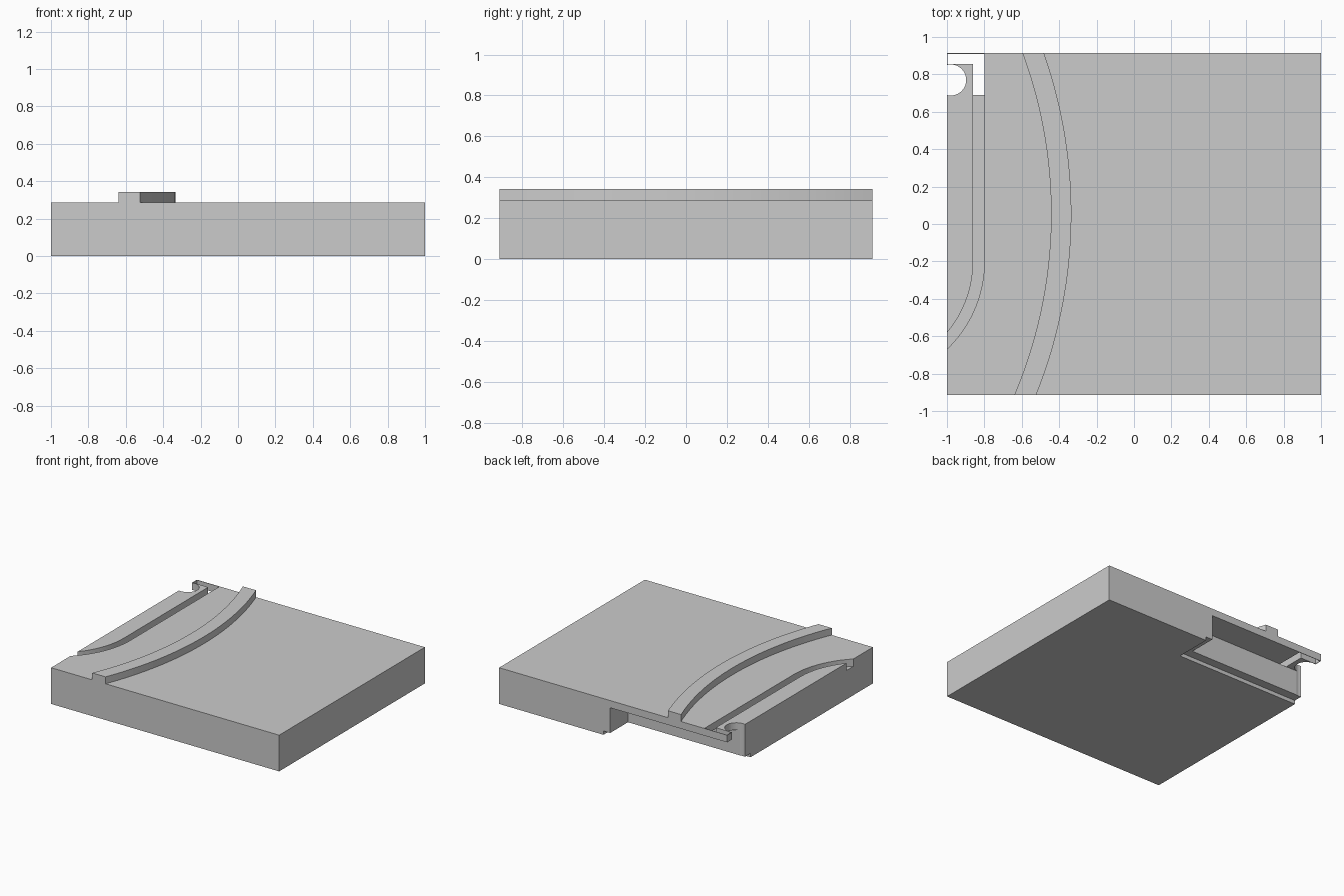
import bpy, bmesh
from math import sqrt, cos, sin, pi

cube = bpy.data.objects.get("Cube")
if cube:
    bpy.data.objects.remove(cube, do_unlink=True)

HALF_Y, TOP, RAIL_TOP, SHELF = 0.913, 0.287, 0.342, 0.23

grey = bpy.data.materials.new("plain_grey")
grey.use_nodes = True
grey.diffuse_color = (0.6, 0.6, 0.6, 1)
grey.node_tree.nodes["Principled BSDF"].inputs["Base Color"].default_value = (0.6, 0.6, 0.6, 1)


def prism(name, outline, z0, z1):
    """Extrude a plan outline between two heights."""
    bm = bmesh.new()
    base = bm.faces.new([bm.verts.new((x, y, z0)) for x, y in outline])
    ext = bmesh.ops.extrude_face_region(bm, geom=[base])
    verts = [v for v in ext["geom"] if isinstance(v, bmesh.types.BMVert)]
    bmesh.ops.translate(bm, verts=verts, vec=(0, 0, z1 - z0))
    bmesh.ops.recalc_face_normals(bm, faces=bm.faces)
    mesh = bpy.data.meshes.new(name)
    bm.to_mesh(mesh)
    bm.free()
    obj = bpy.data.objects.new(name, mesh)
    bpy.context.collection.objects.link(obj)
    mesh.materials.append(grey)
    return obj


def rect(x0, x1, y0, y1):
    return [(x0, y0), (x1, y0), (x1, y1), (x0, y1)]


def cut(target, cutter):
    """Subtract the cutter for good, then discard it."""
    cutter.hide_render = True
    mod = target.modifiers.new("cut", "BOOLEAN")
    mod.operation, mod.solver, mod.object = "DIFFERENCE", "EXACT", cutter
    bpy.context.view_layer.objects.active = target
    bpy.ops.object.modifier_apply(modifier=mod.name)
    bpy.data.objects.remove(cutter, do_unlink=True)


def arc(cx, cy, r, a0, a1, n):
    return [(cx + r * cos(a0 + (a1 - a0) * i / n),
             cy + r * sin(a0 + (a1 - a0) * i / n)) for i in range(n + 1)]


# Main slab
slab = prism("slab", rect(-1, 1, -HALF_Y, HALF_Y), 0, TOP)

# Open space under the rear shelf, with a wider rebate at its foot
cut(slab, prism("under_shelf_cutter", rect(-1.1, 0.026, 0.69, 1.1), -0.1, SHELF))
cut(slab, prism("rebate_cutter", rect(-1.1, 0.085, 0.62, 1.1), -0.1, 0.03))

# Bent groove, open through the shelf, closed by thin skins at its rear end
groove = [(-0.996, HALF_Y - 0.004), (-0.8, HALF_Y - 0.004)]
groove += arc(-1.45, -0.2, 0.65, 0, -pi / 3, 20)
groove += arc(-1.45, -0.2, 0.59, -pi / 3, 0, 20)
groove += [(-0.86, 0.855), (-0.996, 0.855)]
cut(slab, prism("groove_cutter", groove, SHELF - 0.001, TOP + 0.1))

# Round opening in the shelf corner
cut(slab, prism("hole_cutter", arc(-0.98, 0.77, 0.083, 0, 2 * pi, 40)[:-1], -0.1, TOP + 0.1))

# Curved raised rail
STEPS = 40
ys = [-HALF_Y + 2 * HALF_Y * i / STEPS for i in range(STEPS + 1)]


def bow(r):
    return [(-2.925 + sqrt(r * r - (y - 0.055) ** 2), y) for y in ys]


prism("curved_rail", bow(2.59) + bow(2.482)[::-1], TOP, RAIL_TOP)
